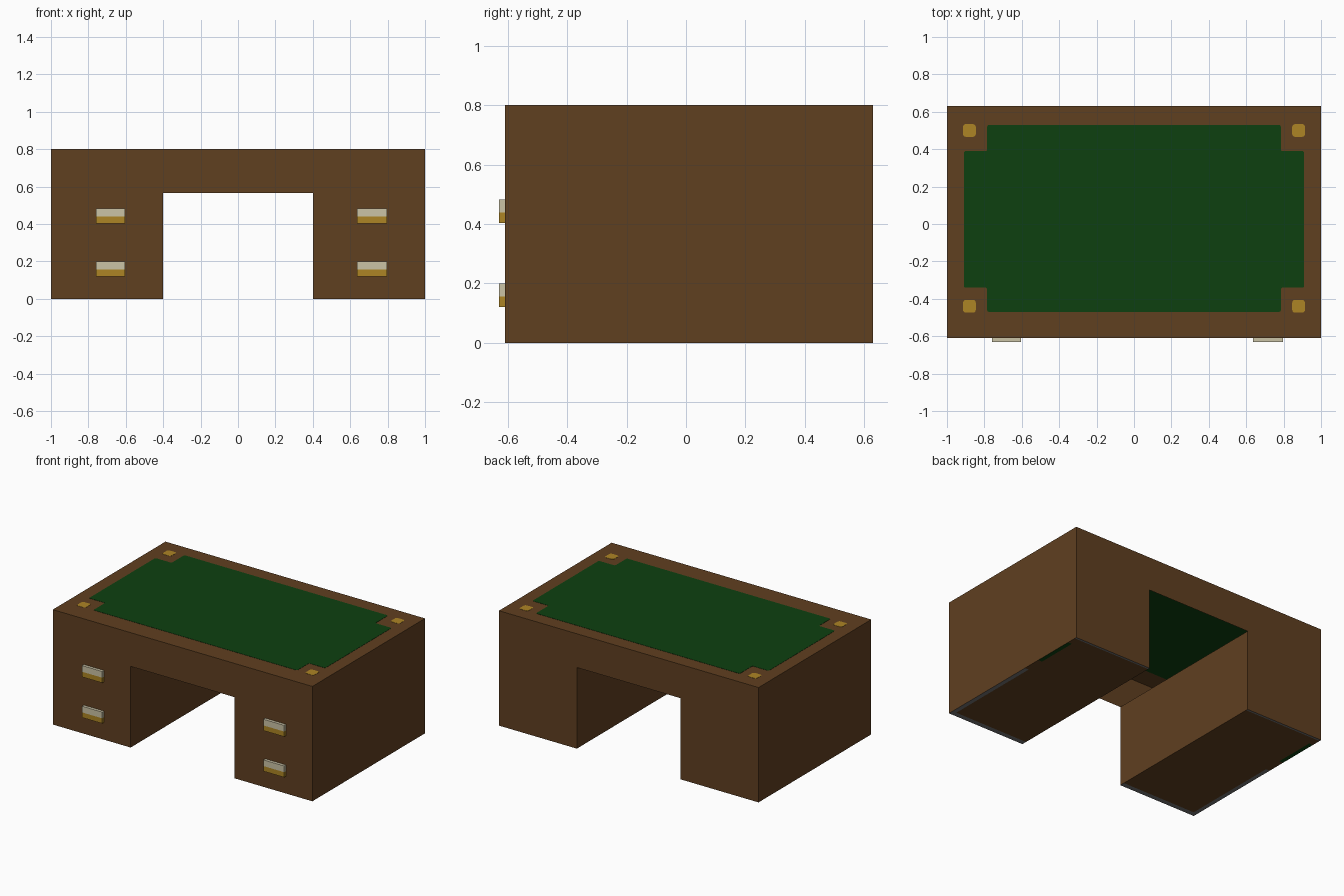
import bpy, bmesh

if "Cube" in bpy.data.objects:
    bpy.data.objects.remove(bpy.data.objects["Cube"])

# Main dimensions
FRONT, BACK, TOP = -0.61, 0.63, 0.80
KNEE_X, KNEE_Z = 0.40, 0.565


def mat(name, rgb):
    m = bpy.data.materials.new(name)
    m.diffuse_color = (*rgb, 1)
    m.use_nodes = True
    m.node_tree.nodes["Principled BSDF"].inputs["Base Color"].default_value = m.diffuse_color
    return m


WOOD = mat("brown wood", (0.117, 0.050, 0.0144))
FELT = mat("green leather", (0.004, 0.051, 0.005))
GOLD = mat("gold", (0.42, 0.235, 0.018))
CREAM = mat("pale highlight", (0.60, 0.55, 0.38))
GREY = mat("dark grey edge", (0.17, 0.17, 0.17))


def finish(name, bm, mats):
    me = bpy.data.meshes.new(name)
    bm.to_mesh(me)
    bm.free()
    for m in mats:
        me.materials.append(m)
    ob = bpy.data.objects.new(name, me)
    bpy.context.collection.objects.link(ob)
    return ob


def plate(name, outline, material, radius):
    """Thin rounded plate set into the desk top, visible from both sides."""
    bm = bmesh.new()
    bm.faces.new([bm.verts.new((x, y, TOP)) for x, y in outline])
    bmesh.ops.bevel(bm, geom=bm.verts[:], offset=radius, segments=3,
                    profile=0.5, affect='VERTICES')
    ob = finish(name, bm, [material])
    mod = ob.modifiers.new("thickness", 'SOLIDIFY')
    mod.thickness, mod.offset = 0.003, 0


# Desk shell: U-shaped front profile pulled back, hollow above the kneehole
profile = [(-1, 0), (-KNEE_X, 0), (-KNEE_X, KNEE_Z), (KNEE_X, KNEE_Z),
           (KNEE_X, 0), (1, 0), (1, TOP), (-1, TOP)]
bm = bmesh.new()
f = [bm.verts.new((x, FRONT, z)) for x, z in profile]
b = [bm.verts.new((x, BACK, z)) for x, z in profile]
bm.faces.new(f)
bm.faces.new(b[::-1])
for i in range(8):
    j = (i + 1) % 8
    if i not in (0, 2, 4):          # leave out pedestal floors and kneehole ceiling
        bm.faces.new((f[j], f[i], b[i], b[j]))
bmesh.ops.recalc_face_normals(bm, faces=bm.faces[:])
finish("desk_body", bm, [WOOD])

# Pedestal floors with grey edges and a green patch near the outer rear
xs = [KNEE_X, 0.97, 1.0]
ys = [FRONT, -0.575, 0.13, 0.26, 0.55, 0.615, BACK]
for side, label in ((-1, "left"), (1, "right")):
    bm = bmesh.new()
    grid = [[bm.verts.new((side * x, y, 0)) for y in ys] for x in xs]
    for i in range(len(xs) - 1):
        for j in range(len(ys) - 1):
            q = [grid[i][j], grid[i][j + 1], grid[i + 1][j + 1], grid[i + 1][j]]
            face = bm.faces.new(q if side > 0 else q[::-1])
            if j in (0, 5) or (i == 1 and j == 1):
                face.material_index = 1
            elif i == 1 and j == 3:
                face.material_index = 2
    finish(label + "_pedestal_floor", bm, [WOOD, GREY, FELT])

# Green writing surface with notched corners
X0, X1 = 0.785, 0.91
Y0, Y1, Y2, Y3 = -0.47, -0.34, 0.39, 0.53
right = [(X0, Y0), (X0, Y1), (X1, Y1), (X1, Y2), (X0, Y2), (X0, Y3)]
plate("writing_surface", right + [(-x, y) for x, y in right[::-1]], FELT, 0.01)

# Gold corner studs
R = 0.034
for cx in (-0.88, 0.88):
    for cy in (-0.44, 0.50):
        plate("corner_stud", [(cx - R, cy - R), (cx + R, cy - R),
                              (cx + R, cy + R), (cx - R, cy + R)], GOLD, 0.014)

# Drawer handles: pale upper half, gold lower half
for x0, x1 in ((-0.76, -0.605), (0.637, 0.797)):
    for z0 in (0.12, 0.403):
        zs = [z0, z0 + 0.036, z0 + 0.079]
        bm = bmesh.new()
        rings = [[bm.verts.new((x, y, z)) for x, y in
                  ((x0, FRONT), (x0, -0.63), (x1, -0.63), (x1, FRONT))] for z in zs]
        for k in range(2):
            for i in range(3):
                face = bm.faces.new((rings[k][i], rings[k][i + 1],
                                     rings[k + 1][i + 1], rings[k + 1][i]))
                face.material_index = k
        bm.faces.new(rings[0][::-1])
        bm.faces.new(rings[2]).material_index = 1
        finish("drawer_handle", bm, [GOLD, CREAM])
